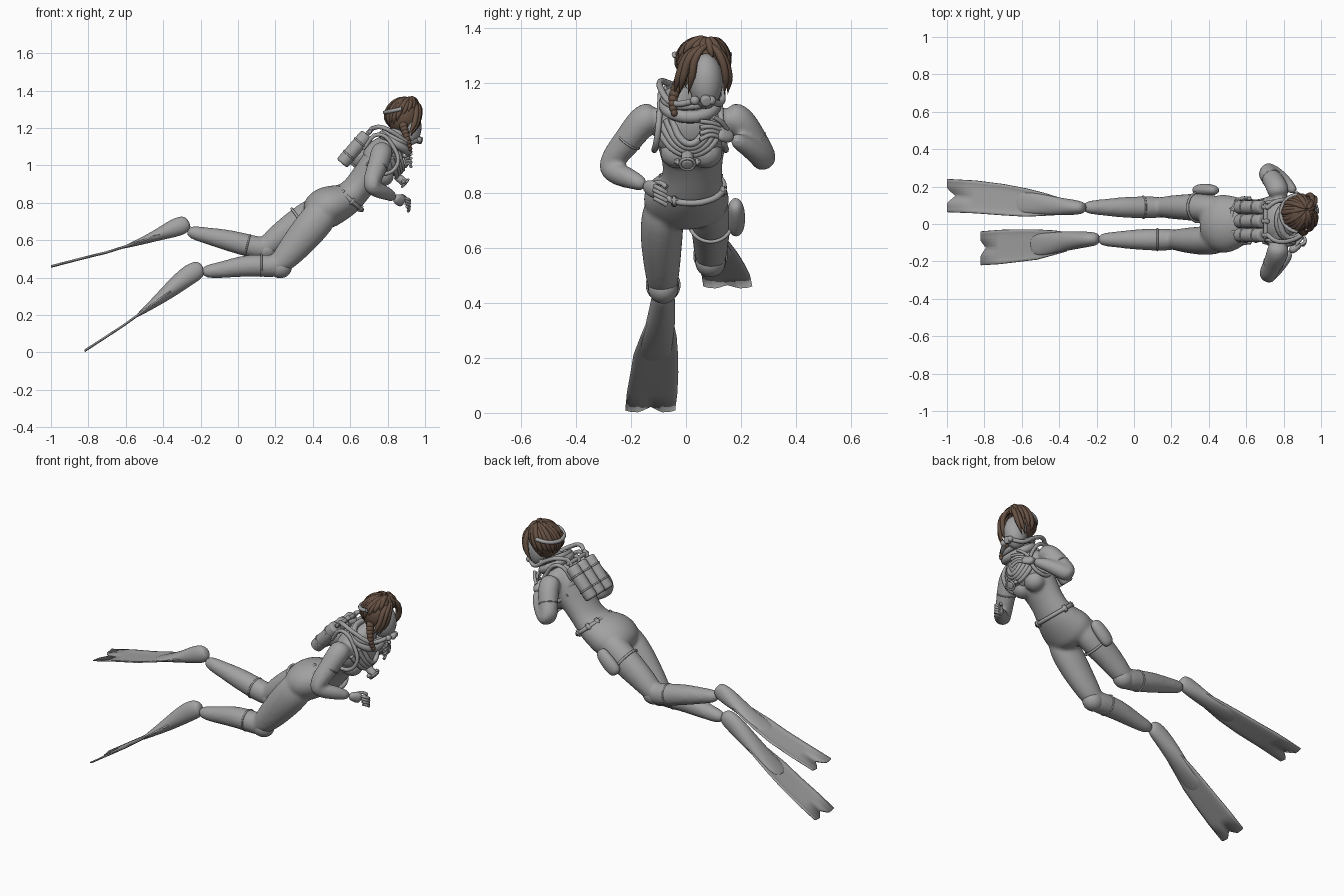
import bpy, bmesh, math
from mathutils import Vector, Matrix

if "Cube" in bpy.data.objects:
    bpy.data.objects.remove(bpy.data.objects["Cube"])

def material(name, color):
    m = bpy.data.materials.new(name)
    m.diffuse_color = (*color, 1)
    m.use_nodes = True
    m.node_tree.nodes["Principled BSDF"].inputs["Base Color"].default_value = m.diffuse_color
    return m

HAIR, GREY = material("brown_hair", (0.13, 0.08, 0.055)), material("suit_grey", (0.36, 0.36, 0.36))
UP, FRONT = Vector((0.65, 0, 0.76)), Vector((0.76, 0, -0.65))   # torso axis, chest direction

def link(name, data, mat):
    ob = bpy.data.objects.new(name, data)
    bpy.context.collection.objects.link(ob)
    data.materials.append(mat)
    return ob

def finish(name, bm, sub=0, mat=GREY):
    bmesh.ops.recalc_face_normals(bm, faces=bm.faces)
    for f in bm.faces:
        f.smooth = True
    me = bpy.data.meshes.new(name)
    bm.to_mesh(me)
    ob = link(name, me, mat)
    if sub:
        ob.modifiers.new("smooth", 'SUBSURF').levels = sub
    return ob

def across(t):
    u = Vector((0, 1, 0)) - t * t.y
    return u.normalized(), t.cross(u.normalized())

def loft(name, *secs, n=12):
    """Rounded body through sections (x, y, z, side half-width, depth half-width)."""
    bm, rings = bmesh.new(), []
    pts = [Vector(s[:3]) for s in secs]
    for i, s in enumerate(secs):
        u, v = across((pts[min(i + 1, len(pts) - 1)] - pts[max(i - 1, 0)]).normalized())
        rings.append([bm.verts.new(pts[i] + u * s[3] * 1.03 * math.cos(k * math.tau / n)
                                   + v * s[4] * 1.03 * math.sin(k * math.tau / n)) for k in range(n)])
    for a, b in zip(rings, rings[1:]):
        for k in range(n):
            bm.faces.new((a[k], a[(k + 1) % n], b[(k + 1) % n], b[k]))
    bm.faces.new(rings[0])
    bm.faces.new(rings[-1])
    return finish(name, bm, 2)

def tube(name, pts, r, mat=GREY, closed=False, taper=False):
    cu = bpy.data.curves.new(name, 'CURVE')
    cu.dimensions, cu.bevel_depth, cu.bevel_resolution = '3D', r, 2
    cu.resolution_u, cu.use_fill_caps = 5, True
    sp = cu.splines.new('BEZIER')
    sp.bezier_points.add(len(pts) - 1)
    for i, (p, q) in enumerate(zip(sp.bezier_points, pts)):
        p.co = q
        p.handle_left_type = p.handle_right_type = 'AUTO'
        p.radius = 1 - 0.75 * abs(2 * i / (len(pts) - 1) - 0.9) ** 3 if taper else 1
    sp.use_cyclic_u = closed
    return link(name, cu, mat)

def ball(name, c, r, mat=GREY, cut=None):
    bm = bmesh.new()
    bmesh.ops.create_uvsphere(bm, u_segments=24, v_segments=16, radius=1,
                              matrix=Matrix.Translation(c) @ Matrix.Diagonal((*r, 1)))
    if cut:
        bmesh.ops.bisect_plane(bm, geom=bm.verts[:] + bm.edges[:] + bm.faces[:],
                               plane_co=cut[0], plane_no=cut[1], clear_outer=True)
    return finish(name, bm, 0, mat)

def ring(name, c, axis, a, b, r):
    u, v = across(Vector(axis).normalized())
    angles = [k * math.tau / 12 for k in range(12)]
    return tube(name, [Vector(c) + u * a * math.cos(t) + v * b * math.sin(t) for t in angles], r, closed=True)

def cylinder(name, p, q, r):
    p, q, bm = Vector(p), Vector(q), bmesh.new()
    m = Matrix.Translation((p + q) / 2) @ (q - p).to_track_quat('Z', 'Y').to_matrix().to_4x4()
    bmesh.ops.create_cone(bm, cap_ends=True, segments=20, radius1=r, radius2=r, depth=(q - p).length, matrix=m)
    caps = [e for e in bm.edges if any(len(f.verts) > 4 for f in e.link_faces)]
    bmesh.ops.bevel(bm, geom=caps, offset=r * 0.35, segments=3, profile=0.5, affect='EDGES')
    return finish(name, bm)

def box(name, c, size, axis=UP):
    bm = bmesh.new()
    m = Matrix.Translation(c) @ Vector(axis).to_track_quat('Z', 'Y').to_matrix().to_4x4()
    bmesh.ops.create_cube(bm, size=1, matrix=m @ Matrix.Diagonal((*size, 1)))
    bmesh.ops.bevel(bm, geom=bm.edges[:], offset=min(size) * 0.25, segments=2, affect='EDGES')
    return finish(name, bm)

def blade(name, *rows):
    """Flat fin from rows (x, y, z, half-width) with a notched end."""
    bm, grid, n = bmesh.new(), [], 12
    for i, (x, y, z, w) in enumerate(rows):
        grid.append([])
        for k in range(n + 1):
            v = 2 * k / n - 1
            back = max(0, 1 - abs(v) * 2.2) * 0.3 if i == len(rows) - 1 else 0
            p = Vector((x, y, z)).lerp(Vector(rows[i - 1][:3]), back)
            grid[-1].append(bm.verts.new(p + Vector((0, v * w, 0.007 * abs(v) ** 6))))
    for a, b in zip(grid, grid[1:]):
        for k in range(n):
            bm.faces.new((a[k], a[k + 1], b[k + 1], b[k]))
    m = finish(name, bm).modifiers.new("thick", 'SOLIDIFY')
    m.thickness, m.offset = 0.007, 0

# Body: torso, legs and arms, later fused into one smooth skin
torso = loft("body", (.40, 0, .70, .10, .07), (.43, 0, .745, .145, .11), (.48, 0, .78, .16, .113),
             (.54, .01, .80, .142, .10), (.595, .02, .825, .115, .085), (.65, .025, .89, .102, .075),
             (.72, .02, .98, .125, .088), (.77, .02, 1.05, .145, .088), (.80, .02, 1.095, .14, .072),
             (.825, .02, 1.125, .08, .055), (.85, .04, 1.16, .047, .047), (.885, .06, 1.21, .042, .042), n=16)
bust = [ball("bust", (.775, .02 + y, .945), (.06, .062, .058)) for y in (-.052, .052)]
thigh_r = loft("right_thigh", (.49, -.075, .79, .07, .09), (.40, -.09, .68, .083, .098),
               (.30, -.088, .56, .07, .083), (.23, -.085, .48, .06, .066), (.19, -.085, .44, .045, .04))
thigh_l = loft("left_thigh", (.49, .075, .80, .07, .08), (.36, .09, .71, .078, .09),
               (.25, .09, .64, .068, .076), (.16, .09, .57, .06, .062), (.12, .09, .535, .045, .04))

def shin(name, y, *line):
    """Shins share one set of radii along a line of (x, z)."""
    radii = (.045, .06, .06, .057, .042, .034)
    return loft(name, *[(x, y, z, r, r * 1.02) for (x, z), r in zip(line, radii)])

shin_r = shin("right_shin", -.083, (.25, .46), (.20, .46), (.12, .465), (.02, .462), (-.1, .438), (-.2, .43))
shin_l = shin("left_shin", .089, (.18, .55), (.13, .555), (.05, .572), (-.06, .602), (-.18, .627), (-.28, .65))

def arm(name, *line):
    radii = (.053, .06, .052, .048, .044, .043, .035, .025)
    return loft(name, *[(*p, r, r * 1.04) for p, r in zip(line, radii)])

arm_r = arm("right_arm", (.775, -.10, 1.09), (.77, -.155, 1.07), (.745, -.21, .99), (.715, -.27, .92),
            (.71, -.28, .885), (.745, -.25, .868), (.80, -.195, .848), (.84, -.145, .825))
arm_l = arm("left_arm", (.775, .14, 1.09), (.77, .195, 1.07), (.735, .245, .99), (.70, .285, .93),
            (.71, .29, .91), (.755, .27, .935), (.82, .215, .975), (.865, .165, 1.0))
body = [torso, *bust, thigh_r, thigh_l, shin_r, shin_l, arm_r, arm_l]
with bpy.context.temp_override(active_object=torso, selected_editable_objects=body, selected_objects=body):
    bpy.ops.object.join()
m = torso.modifiers.new("fuse", 'REMESH')
m.mode, m.voxel_size, m.use_smooth_shade = 'VOXEL', 0.01, True
torso.modifiers.new("relax", 'SMOOTH').iterations = 8

# Knee pads, cuffs and sleeve edges
for x, y, z, slope in ((.125, -.083, .465, 0), (.05, .089, .572, -.25)):
    ball("knee_pad", (x + .1, y, z - .013 + slope * .044), (.062, .055, .055))
    ring("shin_cuff", (x, y, z), (1, 0, slope), .058, .058, .005)
ring("sleeve_edge", (.745, -.21, .99), (-.05, -.11, -.15), .048, .052, .004)
ring("sleeve_edge", (.735, .245, .99), (-.07, .09, -.14), .048, .052, .004)

# Foot pockets and fins
loft("right_foot", (-.185, -.08, .45, .024, .025), (-.21, -.08, .445, .037, .052), (-.27, -.083, .41, .044, .055),
     (-.36, -.09, .335, .053, .043), (-.45, -.105, .262, .058, .025), (-.56, -.115, .18, .062, .004))
blade("right_fin", (-.36, -.095, .32, .05), (-.43, -.10, .272, .065), (-.52, -.11, .207, .08),
      (-.61, -.115, .142, .086), (-.72, -.123, .07, .091), (-.82, -.13, .005, .09))
loft("left_foot", (-.262, .087, .70, .022, .025), (-.285, .087, .685, .036, .05), (-.34, .09, .665, .043, .05),
     (-.42, .095, .632, .05, .033), (-.52, .11, .592, .055, .018), (-.64, .12, .552, .06, .003))
blade("left_fin", (-.40, .095, .632, .045), (-.48, .105, .604, .06), (-.58, .115, .57, .075),
      (-.70, .13, .532, .083), (-.85, .145, .495, .087), (-1, .152, .456, .088))

# Hands with curled and spread fingers
loft("right_palm", (.835, -.15, .828, .02, .02), (.862, -.125, .815, .022, .034), (.888, -.105, .805, .018, .032))
loft("left_palm", (.86, .17, .998, .02, .02), (.88, .14, 1.012, .02, .034), (.898, .112, 1.022, .016, .03))
for d in (0, .015, .03, .045):
    tube("right_finger", [(.885 + d * .4, -.115, .825 - d), (.915, -.095, .815 - d), (.91, -.07, .80 - d)], .0085)
    tube("left_finger", [(.893, .125, 1.045 - d), (.915, .09, 1.055 - d), (.925, .05, 1.06 - d * 1.5)], .0085)
tube("right_thumb", [(.86, -.12, .835), (.885, -.09, .835), (.90, -.07, .82)], .009)
tube("left_thumb", [(.88, .15, 1.03), (.91, .125, 1.06), (.925, .10, 1.075)], .009)

# Belt, buckles and thigh pouch
ring("belt", (.592, .018, .822), UP, .119, .092, .012)
for a in (75, 120, 150, 210, 240, 285, 330):
    c, s = math.cos(math.radians(a)), math.sin(math.radians(a))
    box("belt_buckle", Vector((.592, .018 + .12 * s, .822)) + FRONT * .095 * c, (.026, .026, .04))
ring("thigh_strap", (.34, .09, .695), (.11, 0, .08), .078, .09, .007)
loft("pouch", (.325, .18, .655, .02, .028), (.35, .183, .68, .033, .045), (.41, .183, .735, .033, .042),
     (.445, .178, .77, .02, .03))

# Buoyancy vest: shell, collar and U-shaped tubes across the chest
loft("vest", (.725, .02, .985, .122, .092), (.745, .02, 1.0, .134, .106), (.785, .018, 1.055, .13, .108),
     (.82, .015, 1.10, .105, .085), (.835, .015, 1.12, .07, .06), n=16)
ring("collar", (.84, .015, 1.12), (.55, 0, .83), .09, .08, .024)
ring("upper_collar", (.85, .02, 1.15), (.45, -.1, .88), .098, .075, .016)
for k in range(4):
    w, d = .068 + k * .018, k * .022
    tube("vest_tube", [Vector((.825 - d * .5, .015 + y * w, 1.105 - d * .6)) + FRONT * (.04 + .085 * (1 - abs(y) ** 2.5))
                       - UP * .06 * (1 - abs(y) ** 2.2) for y in (-1, -.85, -.45, 0, .45, .85, 1)], .013)
c = Vector((.80, .005, .985))
cylinder("chest_valve", c + FRONT * .06, c + FRONT * .132, .022)
ring("chest_valve_rim", c + FRONT * .124, FRONT, .026, .026, .006)
for s in (-1, 1):
    box("valve_lug", c + FRONT * .112 + Vector((0, s * .036, 0)), (.024, .024, .024), FRONT)
    tube("shoulder_strap", [(x, .015 + s * w, z) for x, w, z in (
        (.67, .09, 1.09), (.75, .105, 1.165), (.83, .11, 1.10), (.85, .12, 1.0), (.77, .13, .955), (.69, .11, 1.01))], .011)
    # Breathing hoses
    tube("hose", [(.71, .015 + s * .07, 1.195), (.76, .015 + s * .105, 1.205), (.83, .02 + s * .11, 1.175),
                  (.91, .04 + s * .085, 1.125), (.965, .065 + s * .025, 1.135)], .012)
    ball("hose_joint", (.968, .062 + s * .03, 1.135), (.017, .017, .017))
cylinder("mouthpiece", (.955, .07, 1.14), (.985, .075, 1.13), .02)

# Back tanks with bands and valves
for y in (-.06, .015, .09):
    a, b = Vector((.555, y, 1.01)), Vector((.69, y, 1.165))
    cylinder("tank", a, b, .037)
    cylinder("tank_valve", b, b + UP * .045, .013)
    for f in (.28, .72):
        ring("tank_band", a.lerp(b, f), b - a, .036, .036, .005)
cylinder("tank_manifold", (.704, -.08, 1.18), (.704, .11, 1.18), .011)
box("back_plate", (.675, .015, 1.055), (.05, .17, .17))

# Head and mask strap
ball("head", (.913, .072, 1.205), (.068, .062, .10))
tube("mask_strap", [(.885 + .1 * math.cos(t), .058 + .1 * math.sin(t), 1.305 + .022 * math.cos(t))
                    for t in [math.radians(95 + 21.25 * k) for k in range(9)]], .011)

# Hair: cap, swept strands from a side parting, and a braid
C, R = Vector((.886, .058, 1.262)), Vector((.093, .092, .102))
ball("hair_cap", C, R, HAIR, cut=((.93, .06, 1.25), (.8, .12, -.6)))
for k in range(22):
    phi, pts = k * math.tau / 22, []
    end = 122 - 60 * max(0, math.cos(phi + .25)) ** 1.5
    for j in range(6):
        th, ph = math.radians(4 + (end - 4) * j / 5), phi + .6 * math.sin(phi) * j / 5
        q = Vector((R.x * math.sin(th) * math.cos(ph), R.y * math.sin(th) * math.sin(ph), R.z * math.cos(th)))
        pts.append(C + q * (.955 + .03 * (k % 3)) + Vector((.035, .02, -.006)) * (1 - j / 5) ** 2)
    tube("hair_strand", pts, .0165, HAIR, taper=True)
for y, d in ((-.05, 0), (-.062, .014), (-.03, -.004), (.052, 0), (.06, .014)):
    tube("side_lock", [(.95, .085, 1.345), (.968 - d, .07 + y, 1.30), (.955 - d, .066 + y * 1.5, 1.22),
                       (.92 - d, .055 + y * 1.6, 1.155)], .015, HAIR, taper=True)
for f in [k / 7 for k in range(8)]:
    r = .023 - .011 * f
    ball("braid_knot", (.885 + .035 * f, -.02 - .028 * math.sin(f * 2.2), 1.21 - .12 * f), (r, r, r * 1.1), HAIR)
